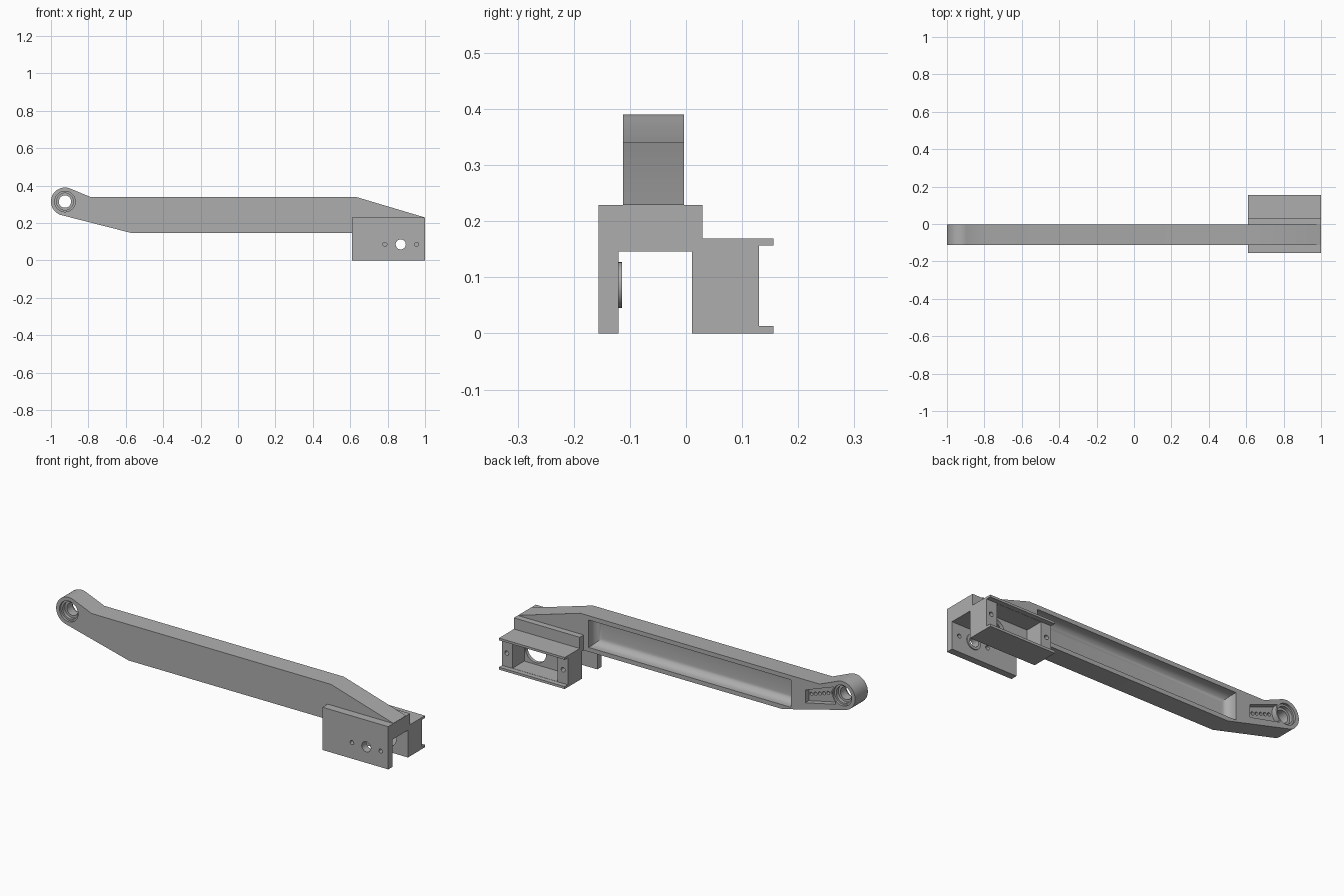
import bpy, bmesh
from math import cos, sin, radians, pi
from mathutils import Vector

if "Cube" in bpy.data.objects:
    bpy.data.objects.remove(bpy.data.objects["Cube"])

GREY = (0.42, 0.42, 0.42, 1)
metal = bpy.data.materials.new("plain grey")
metal.use_nodes = True
metal.diffuse_color = GREY
metal.node_tree.nodes["Principled BSDF"].inputs["Base Color"].default_value = GREY


def finish(name, bm):
    bmesh.ops.recalc_face_normals(bm, faces=bm.faces)
    mesh = bpy.data.meshes.new(name)
    bm.to_mesh(mesh)
    bm.free()
    mesh.materials.append(metal)
    obj = bpy.data.objects.new(name, mesh)
    bpy.context.collection.objects.link(obj)
    return obj


def extrude(name, points, start, end, axis="y", fillet=0):
    """Prism from an outline: (x, z) pushed along y, or (y, z) along x."""
    bm = bmesh.new()
    place = (lambda a, b: (a, start, b)) if axis == "y" else (lambda a, b: (start, a, b))
    face = bm.faces.new([bm.verts.new(place(a, b)) for a, b in points])
    floor_edges = list(face.edges)
    moved = bmesh.ops.extrude_face_region(bm, geom=[face], use_keep_orig=True)["geom"]
    push = Vector((0, end - start, 0)) if axis == "y" else Vector((end - start, 0, 0))
    bmesh.ops.translate(bm, vec=push, verts=[v for v in moved if isinstance(v, bmesh.types.BMVert)])
    bmesh.ops.recalc_face_normals(bm, faces=bm.faces)
    if fillet:
        bmesh.ops.bevel(bm, geom=floor_edges, offset=fillet, segments=6,
                        profile=0.5, affect="EDGES")
    return finish(name, bm)


def arc(centre, r, a, b, n):
    angles = [radians(a + (b - a) * i / n) for i in range(n + 1)]
    return [(centre[0] + r * cos(t), centre[1] + r * sin(t)) for t in angles]


def disc(centre, r, start, end, name="cutter", n=40):
    return extrude(name, arc(centre, r, 0, 360 - 360 / n, n - 1), start, end)


def box(x0, x1, z0, z1, start, end, fillet=0):
    return extrude("cutter", [(x0, z0), (x1, z0), (x1, z1), (x0, z1)], start, end, fillet=fillet)


def cut(obj, cutters):
    bpy.context.view_layer.objects.active = obj
    for c in cutters:
        c.hide_render = True
        mod = obj.modifiers.new("cut", "BOOLEAN")
        mod.operation, mod.solver, mod.object = "DIFFERENCE", "EXACT", c
        bpy.ops.object.modifier_apply(modifier=mod.name)
        bpy.data.objects.remove(c)


# Long arm ending in a round eye
EYE = (-0.925, 0.315)
FRONT, BACK = -0.112, -0.004
outline = arc(EYE, 0.075, 67, 255.7, 32) + [
    (-0.57, 0.147), (0.611, 0.147), (0.611, 0.16), (0.999, 0.16), (0.999, 0.23), (0.63, 0.34), (-0.79, 0.34)]
arm = extrude("arm", outline, FRONT, BACK)

# Filleted recess in the back of the arm
cutters = [box(-0.62, 0.58, 0.17, 0.317, BACK - 0.06, 0.05, fillet=0.04)]

# Stepped bore through the eye, the same from both sides
cutters.append(disc(EYE, 0.033, -0.2, 0.1))
for r, depth in ((0.055, 0.012), (0.045, 0.03)):
    cutters.append(disc(EYE, r, FRONT - 0.05, FRONT + depth))
    cutters.append(disc(EYE, r, BACK - depth, BACK + 0.05))

# Tapered pocket beside the eye with a row of small blind holes
wedge = [(-0.705, 0.285), (-0.705, 0.217), (-0.885, 0.257)] + arc(EYE, 0.062, -50, 30, 12)
cutters.append(extrude("cutter", wedge, BACK - 0.03, 0.05))
for i in range(6):
    cutters.append(disc((-0.72 - 0.025 * i, 0.257 + 0.008 * i), 0.009, BACK - 0.06, 0.05, n=16))
cut(arm, cutters)

# Channel-shaped bracket under the end of the arm
section = [(-0.156, 0), (-0.12, 0), (-0.12, 0.146), (0.011, 0.146), (0.011, 0),
           (0.156, 0), (0.156, 0.013), (0.13, 0.013), (0.13, 0.157), (0.156, 0.157),
           (0.156, 0.169), (0.029, 0.169), (0.029, 0.229), (-0.156, 0.229)]
bracket = extrude("bracket", section, 0.61, 1.0, axis="x")

# Ring boss on the inner face of the front plate
HUB = (0.87, 0.086)
boss = disc(HUB, 0.041, -0.121, -0.114, "ring_boss")
cut(boss, [disc(HUB, 0.027, -0.2, 0)])

# Front plate holes, back pocket, round opening and ear holes
cutters = [disc(HUB, 0.027, -0.2, 0), box(0.672, 0.938, 0.014, 0.156, 0.03, 0.2),
           disc(HUB, 0.062, 0, 0.1)]
cutters += [disc((HUB[0] + s * 0.085, HUB[1]), 0.011, -0.2, -0.05, n=20) for s in (-1, 1)]
cutters += [disc((0.805 + s * 0.167, HUB[1]), 0.012, 0.07, 0.2, n=20) for s in (-1, 1)]
cut(bracket, cutters)

# Smooth the round walls, keep the machined edges sharp
bpy.ops.object.select_all(action="DESELECT")
for obj in (arm, bracket, boss):
    obj.select_set(True)
bpy.context.view_layer.objects.active = arm
bpy.ops.object.shade_smooth_by_angle(angle=pi / 7)
